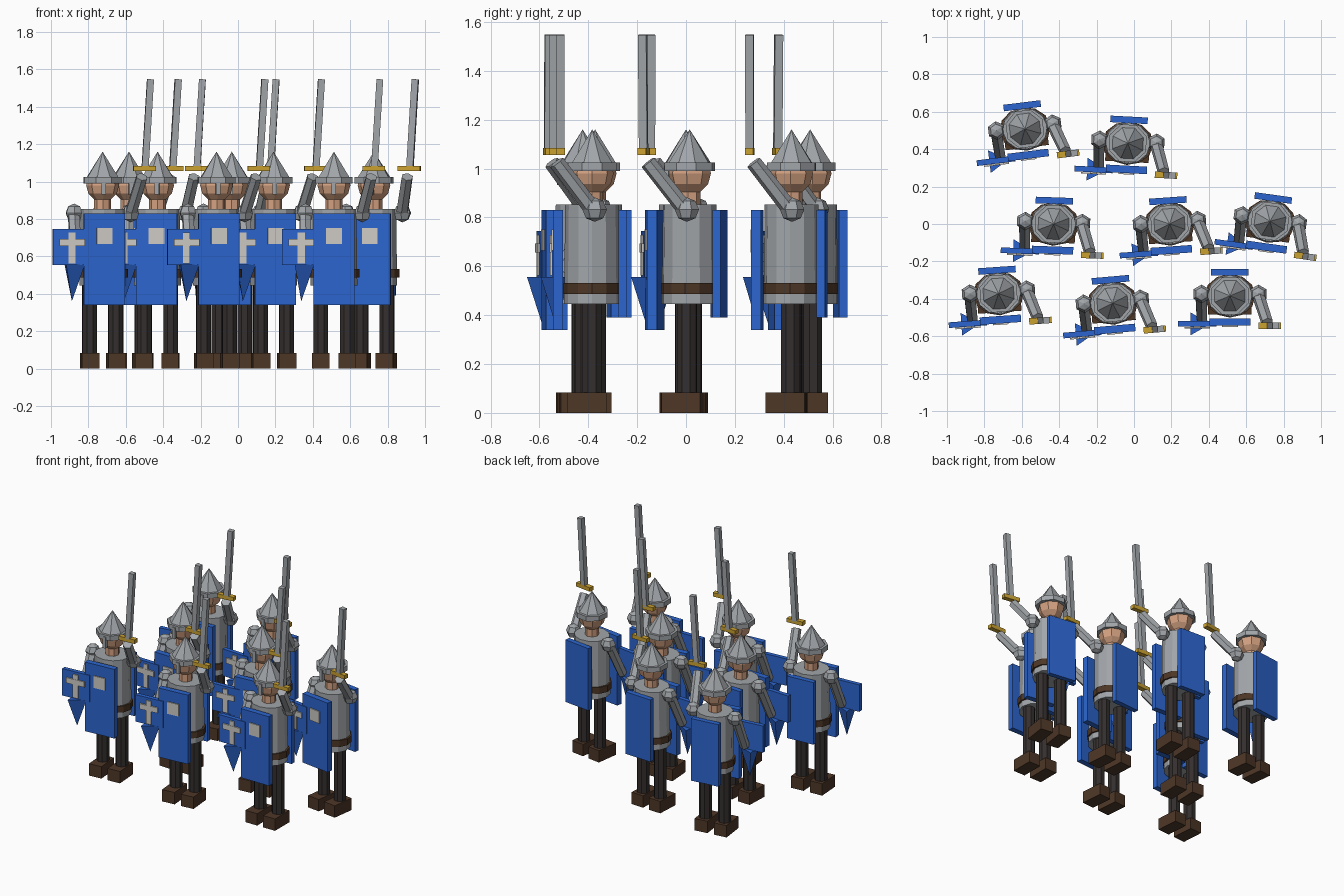
import bpy, bmesh, math
from mathutils import Matrix, Vector

if "Cube" in bpy.data.objects:
    bpy.data.objects.remove(bpy.data.objects["Cube"])


def material(name, rgb):
    m = bpy.data.materials.new(name)
    m.diffuse_color = (*rgb, 1)
    m.use_nodes = True
    m.node_tree.nodes["Principled BSDF"].inputs["Base Color"].default_value = m.diffuse_color
    return m


STEEL = material("steel grey", (0.36, 0.38, 0.40))
BLUE = material("heraldic blue", (0.025, 0.13, 0.62))
SKIN = material("skin", (0.66, 0.36, 0.22))
CLOTH = material("dark cloth", (0.035, 0.028, 0.028))
LEATHER = material("brown leather", (0.075, 0.038, 0.02))
GOLD = material("gold", (0.60, 0.36, 0.03))
PALE = material("pale grey", (0.62, 0.60, 0.56))

parts = []   # (name, mesh), shared by every soldier


def finish(name, bm, mat):
    me = bpy.data.meshes.new(name)
    bm.to_mesh(me)
    bm.free()
    me.materials.append(mat)
    parts.append((name, me))


def box(name, centre, size, mat, tilt=0):
    bm = bmesh.new()
    M = (Matrix.Translation(centre) @ Matrix.Rotation(tilt, 4, 'Y')
         @ Matrix.Diagonal((*size, 1)))
    bmesh.ops.create_cube(bm, size=1, matrix=M)
    finish(name, bm, mat)


def cone(name, sides, r1, r2, a, b, mat, scale=(1, 1), turn=0):
    """Cone or cylinder running from point a to point b."""
    a, b = Vector(a), Vector(b)
    d = b - a
    M = (Matrix.Translation((a + b) / 2)
         @ Vector((0, 0, 1)).rotation_difference(d).to_matrix().to_4x4()
         @ Matrix.Diagonal((*scale, 1, 1)) @ Matrix.Rotation(turn, 4, 'Z'))
    bm = bmesh.new()
    bmesh.ops.create_cone(bm, cap_ends=True, segments=sides, radius1=r1,
                          radius2=r2, depth=d.length, matrix=M)
    finish(name, bm, mat)


def ball(name, centre, r, segs, rings, mat):
    bm = bmesh.new()
    bmesh.ops.create_uvsphere(bm, u_segments=segs, v_segments=rings, radius=r,
                              matrix=Matrix.Translation(centre))
    finish(name, bm, mat)


EIGHTH = math.pi / 8

# legs, boots and shoulders on both sides
for side, s in (("left", -1), ("right", 1)):
    cone(side + "_leg", 8, 0.042, 0.042, (s * 0.07, 0, 0.06), (s * 0.07, 0, 0.46), CLOTH, turn=EIGHTH)
    box(side + "_boot", (s * 0.07, -0.02, 0.042), (0.093, 0.16, 0.084), LEATHER)
    ball(side + "_shoulder", (s * 0.152, 0.01, 0.832), 0.05, 6, 4, STEEL)

# torso, belt and cloth panels
cone("torso", 12, 0.125, 0.12, (0, 0, 0.445), (0, 0, 0.853), STEEL, (1, 0.92))
cone("belt", 12, 0.137, 0.137, (0, 0, 0.487), (0, 0, 0.532), LEATHER, (1, 0.85))
box("front_panel", (0, -0.14, 0.585), (0.22, 0.04, 0.49), BLUE)
box("back_panel", (0, 0.125, 0.61), (0.20, 0.035, 0.44), BLUE)
box("chest_patch", (0, -0.163, 0.708), (0.085, 0.008, 0.085), PALE)

# head and helmet
cone("neck", 8, 0.045, 0.045, (0, 0, 0.84), (0, 0, 0.92), SKIN)
ball("head", (0, 0, 0.98), 0.088, 8, 6, SKIN)
cone("helmet", 8, 0.095, 0, (0, 0, 1.015), (0, 0, 1.16), STEEL, turn=EIGHTH)
cone("helmet_brim", 8, 0.107, 0.107, (0, 0, 0.99), (0, 0, 1.025), STEEL, turn=EIGHTH)
box("nose_guard", (0, -0.095, 0.972), (0.024, 0.02, 0.08), STEEL)

# shield arm, held down and forward
cone("shield_arm", 6, 0.034, 0.032, (-0.155, 0.01, 0.84), (-0.15, -0.125, 0.58), STEEL)
# shield with pointed foot and cross
box("shield", (-0.175, -0.15, 0.65), (0.205, 0.03, 0.19), BLUE)
cone("shield_point", 3, 0, 0.07, (-0.175, -0.15, 0.36), (-0.175, -0.15, 0.557), BLUE,
     turn=-math.pi / 2)
box("cross_upright", (-0.175, -0.169, 0.645), (0.038, 0.008, 0.165), PALE)
box("cross_bar", (-0.175, -0.17, 0.675), (0.135, 0.009, 0.038), PALE)

# sword arm, raised
cone("sword_arm", 6, 0.034, 0.032, (0.152, 0.0, 0.835), (0.2, -0.145, 1.025), STEEL)
LEAN = math.radians(3.5)
box("sword_guard", (0.213, -0.16, 1.07), (0.12, 0.034, 0.028), GOLD)
box("sword_blade", (0.231, -0.16, 1.31), (0.036, 0.034, 0.475), STEEL, LEAN)

# formation: x, y, turn in degrees
SOLDIERS = [(-0.583, 0.508, 7), (-0.033, 0.432, -3), (-0.43, 0.0, -2),
            (0.19, 0.0, 4), (0.727, 0.015, -8), (-0.724, -0.372, 4),
            (-0.115, -0.423, 5), (0.513, -0.384, 0)]
for i, (x, y, deg) in enumerate(SOLDIERS, 1):
    M = Matrix.Translation((x, y, 0)) @ Matrix.Rotation(math.radians(deg), 4, 'Z')
    for name, me in parts:
        ob = bpy.data.objects.new(f"soldier_{i}_{name}", me)
        ob.matrix_world = M
        bpy.context.collection.objects.link(ob)
